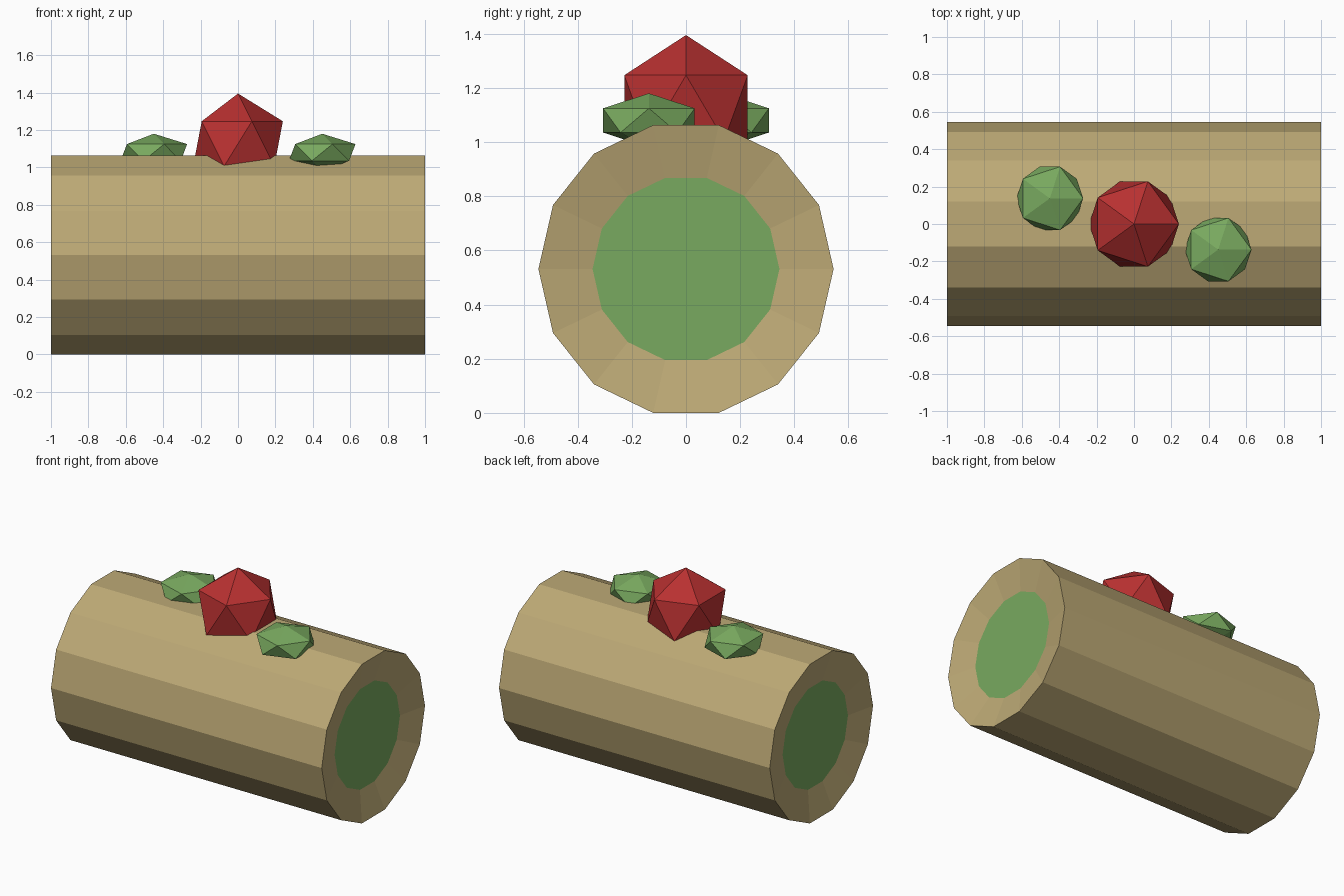
import bpy, bmesh, math

if "Cube" in bpy.data.objects:
    bpy.data.objects.remove(bpy.data.objects["Cube"])

SIDES = 14
R = 0.545                                   # roll radius
CORE_R = 0.345                              # radius of the green filling
CZ = R * math.cos(math.pi / SIDES)          # roll rests on a flat side
DENT = 0.045                                # how far the ends dish inward


def material(name, rgb):
    m = bpy.data.materials.new(name)
    m.diffuse_color = (*rgb, 1)
    m.use_nodes = True
    m.node_tree.nodes["Principled BSDF"].inputs["Base Color"].default_value = m.diffuse_color
    return m


def finish(bm, name, mat):
    bmesh.ops.recalc_face_normals(bm, faces=bm.faces)
    me = bpy.data.meshes.new(name)
    bm.to_mesh(me)
    bm.free()
    me.materials.append(mat)
    ob = bpy.data.objects.new(name, me)
    bpy.context.collection.objects.link(ob)
    return ob


def ring(bm, x, r):
    angles = [2 * math.pi * i / SIDES for i in range(SIDES)]
    return [bm.verts.new((x, r * math.cos(a), CZ + r * math.sin(a))) for a in angles]


def bridge(bm, a, b):
    for i in range(SIDES):
        j = (i + 1) % SIDES
        bm.faces.new((a[i], a[j], b[j], b[i]))


def gem(name, loc, scale, mat):
    bm = bmesh.new()
    bmesh.ops.create_icosphere(bm, subdivisions=1, radius=1)
    ob = finish(bm, name, mat)
    ob.location, ob.scale = loc, scale


cake = material("cake", (0.51, 0.40, 0.18))
green = material("green", (0.19, 0.40, 0.115))
red = material("red", (0.48, 0.03, 0.03))

# Cake roll: outer wall with dished end rings
bm = bmesh.new()
loops = [ring(bm, x, r) for x, r in
         [(-1 + DENT, CORE_R), (-1, R), (1, R), (1 - DENT, CORE_R)]]
for a, b in zip(loops, loops[1:]):
    bridge(bm, a, b)
finish(bm, "cake_roll", cake)

# Green filling running through the roll
bm = bmesh.new()
left, right = ring(bm, -1 + DENT, CORE_R), ring(bm, 1 - DENT, CORE_R)
bridge(bm, left, right)
bm.faces.new(left)
bm.faces.new(right)
finish(bm, "filling", green)

# Berry and two leaves on top
gem("berry", (0, 0, 1.127), (0.268, 0.268, 0.268), red)
for side, name in ((-1, "leaf_left"), (1, "leaf_right")):
    gem(name, (0.45 * side, -0.137 * side, 1.08), (0.199, 0.199, 0.1), green)
